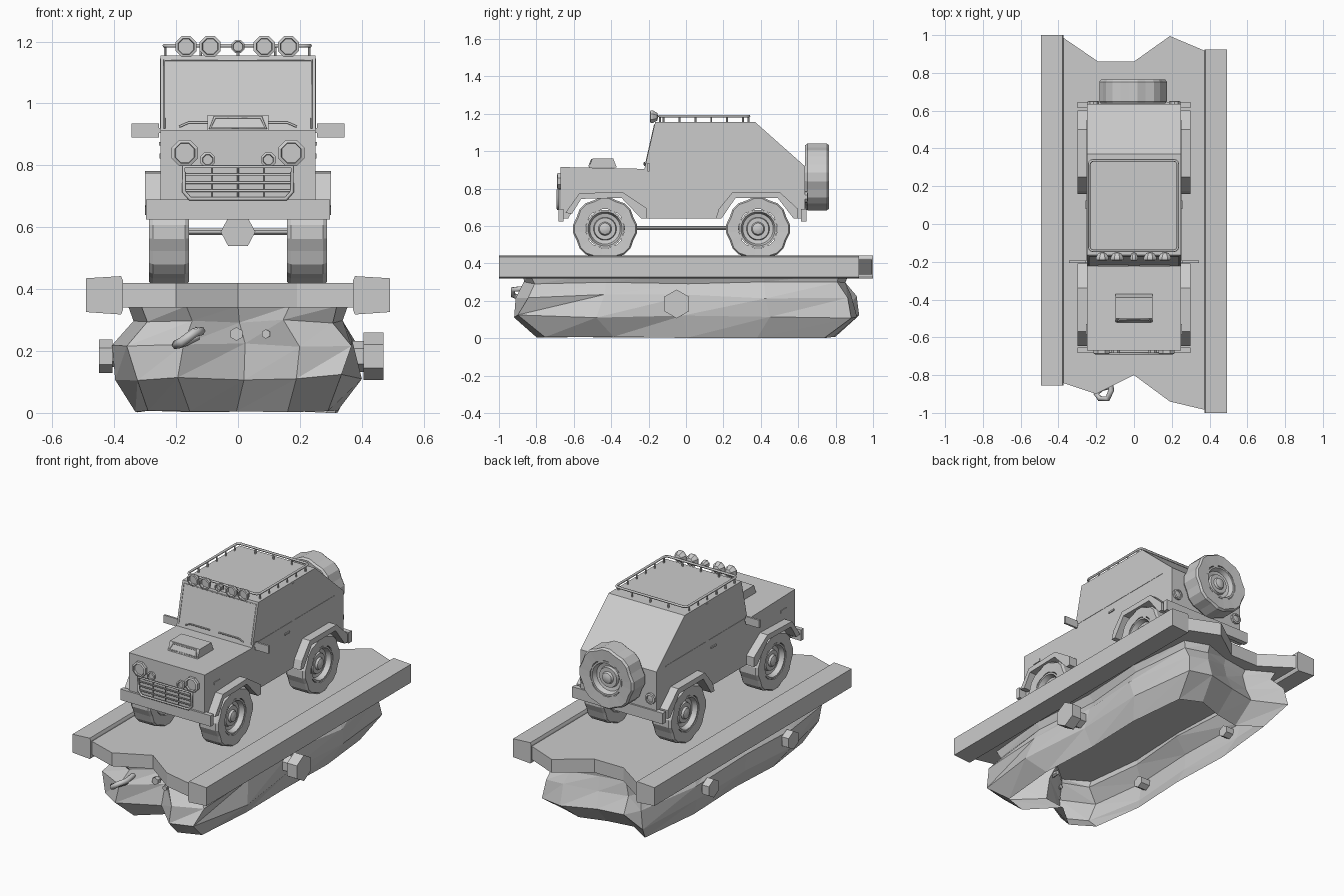
import bpy, bmesh, math, random
from mathutils import Vector

random.seed(11)
if "Cube" in bpy.data.objects:
    bpy.data.objects.remove(bpy.data.objects["Cube"])


def finish(name, bm, fix=True):
    if fix:
        bmesh.ops.recalc_face_normals(bm, faces=bm.faces)
    me = bpy.data.meshes.new(name)
    bm.to_mesh(me)
    bm.free()
    ob = bpy.data.objects.new(name, me)
    bpy.context.collection.objects.link(ob)
    return ob


def prism(name, pts, axis, a, b):
    """Extrude a 2D outline along an axis; x takes (y, z), y takes (x, z), z takes (x, y)."""
    def place(p, h):
        return {"x": (h, *p), "y": (p[0], h, p[1]), "z": (*p, h)}[axis]
    bm = bmesh.new()
    lo = [bm.verts.new(place(p, a)) for p in pts]
    hi = [bm.verts.new(place(p, b)) for p in pts]
    bm.faces.new(lo)
    bm.faces.new(hi)
    for i in range(len(pts)):
        j = (i + 1) % len(pts)
        bm.faces.new((lo[i], lo[j], hi[j], hi[i]))
    return finish(name, bm)


def box(name, x, y, z):
    pts = [(x[0], y[0]), (x[1], y[0]), (x[1], y[1]), (x[0], y[1])]
    return prism(name, pts, "z", *z)


def lathe(name, profile, sides, loc, direction, dip=1):
    """Spin (radius, height) points around a direction; dip scales every third spoke."""
    q = Vector(direction).to_track_quat("Z", "Y")
    bm = bmesh.new()
    rings = []
    for r, h in profile:
        ring = []
        for i in range(1 if r == 0 else sides):
            t = math.tau * (i + 0.5) / sides
            k = r * dip if i % 3 == 1 else r
            ring.append(bm.verts.new(Vector(loc) + q @ Vector((k * math.cos(t), k * math.sin(t), h))))
        rings.append(ring)
    for a, b in zip(rings, rings[1:]):
        for i in range(sides):
            j = (i + 1) % sides
            if len(a) == 1:
                bm.faces.new((a[0], b[i], b[j]))
            elif len(b) == 1:
                bm.faces.new((a[i], a[j], b[0]))
            else:
                bm.faces.new((a[i], a[j], b[j], b[i]))
    return finish(name, bm)


def rod(name, r, length, sides, loc, direction):
    return lathe(name, [(0, 0), (r, 0), (r, length), (0, length)], sides, loc, direction)


def tube(name, pts, r, closed=False):
    cu = bpy.data.curves.new(name, "CURVE")
    cu.dimensions = "3D"
    cu.bevel_depth = r
    cu.bevel_resolution = 1
    cu.use_fill_caps = True
    sp = cu.splines.new("POLY")
    sp.points.add(len(pts) - 1)
    for p, co in zip(sp.points, pts):
        p.co = (*co, 1)
    sp.use_cyclic_u = closed
    ob = bpy.data.objects.new(name, cu)
    bpy.context.collection.objects.link(ob)
    return ob


# Deck with jagged ends, and its two side beams
deck = [(-.38, -.84), (-.2, -.9), (0, -.8), (.19, -.94), (.38, -.985),
        (.38, .915), (.19, .995), (0, .86), (-.19, .86), (-.38, .99)]
prism("deck", deck, "z", .34, .42)
beam = [(.492, .326), (.492, .435), (.378, .442), (.372, .428), (.372, .332), (.378, .318)]
prism("right_beam", [(-x, z) for x, z in beam], "y", -.855, 1)
prism("left_beam", beam, "y", -1, .925)

# Hollow faceted rock skirt, open underneath
outline = [(-.88, -.86), (-.47, -.96), (0, -.8), (.47, -1), (.9, -.96), (1, -.5), (.94, 0), (1, .48),
           (.88, .94), (.47, 1), (0, .93), (-.47, .9), (-.9, 1), (-1, .5), (-.95, 0), (-1, -.45)]
bm = bmesh.new()
rings = []
for z, sx, sy, jitter in [(0, .33, .79, .008), (.105, .39, .93, .02), (.21, .385, .895, .025),
                          (.29, .335, .855, .012), (.345, .355, .87, 0)]:
    rings.append([bm.verts.new((x * sx + random.uniform(-jitter, jitter),
                                y * sy + random.uniform(-jitter, jitter),
                                z + random.uniform(0, jitter))) for x, y in outline])
for a, b in zip(rings, rings[1:]):
    for i in range(len(a)):
        j = (i + 1) % len(a)
        bm.faces.new((a[i], a[j], b[j]))
        bm.faces.new((a[i], b[j], b[i]))
finish("rock", bm, fix=False)


# Bolts in the rock
def bolt(name, loc, direction, r, shank, head):
    s = r * .65
    lathe(name, [(0, 0), (s, 0), (s, shank), (r, shank), (r, shank + head), (0, shank + head)], 6, loc, direction)


bolt("left_bolt", (.33, -.05, .183), (1, 0, 0), .077, .075, .065)
for y in (-.37, .38):
    bolt("right_bolt", (-.34, y, .183), (-1, 0, 0), .054, .065, .045)
bolt("front_bolt", (-.005, -.68, .255), (0, -1, 0), .022, .07, .025)
bolt("front_bolt_small", (.09, -.72, .255), (0, -1, 0), .015, .08, .02)

# Tow hook
tube("tow_hook", [(-.13, -.8, .265), (-.12, -.88, .265), (-.14, -.925, .26), (-.18, -.925, .23),
                  (-.2, -.9, .22), (-.17, -.87, .23), (-.13, -.86, .25)], .015)

# Car body with wheel arches cut into the side profile
body = [(-.67, .64), (-.63, .64), (-.56, .765), (-.34, .765), (-.24, .64), (.18, .64), (.26, .765),
        (.5, .765), (.585, .64), (.635, .64), (.635, .92), (.37, 1.155), (-.165, 1.155),
        (-.222, .905), (-.67, .915)]
prism("body", body, "x", -.25, .25)
box("front_bumper", (-.298, .298), (-.682, -.655), (.625, .69))
box("rear_bumper", (-.298, .298), (.615, .645), (.625, .69))

# Wheel arch flares, side trim, mirrors, lamps per side
front_flare = [(-.645, .67), (-.57, .775), (-.34, .782), (-.21, .695), (-.21, .64),
               (-.24, .64), (-.345, .75), (-.56, .745), (-.61, .665)]
rear_flare = [(.16, .64), (.175, .69), (.25, .782), (.5, .782), (.6, .69), (.6, .64),
              (.575, .64), (.49, .75), (.265, .75), (.19, .64)]


def span(s, a, b):
    return sorted((s * a, s * b))


for s, side in ((1, "left"), (-1, "right")):
    prism(side + "_front_flare", front_flare, "x", *span(s, .22, .3))
    prism(side + "_rear_flare", rear_flare, "x", *span(s, .22, .3))
    box(side + "_mirror", span(s, .255, .345), (-.206, -.194), (.89, .936))
    box(side + "_mirror_arm", span(s, .245, .27), (-.206, -.194), (.905, .92))
    box(side + "_waist_trim", span(s, .248, .252), (-.2, .55), (.918, .923))
    box(side + "_pillar", span(s, .248, .252), (.15, .175), (.92, 1.145))
    box(side + "_marker", span(s, .248, .254), (-.585, -.53), (.823, .839))
    box(side + "_door_handle", span(s, .248, .256), (.08, .125), (.865, .875))
    tube(side + "_windscreen_frame", [(s * .238, -.219, .92), (s * .238, -.169, 1.14), (0, -.169, 1.14)], .003)
    tube(side + "_wiper", [(s * .19, -.222, .925), (s * .16, -.222, .938), (s * .03, -.222, .938)], .004)
    lathe(side + "_headlight", [(0, 0), (.046, 0), (.046, .018), (.035, .022), (.033, .01), (0, .01)],
          8, (s * .172, -.668, .84), (0, -1, 0))
    lathe(side + "_fog_light", [(0, 0), (.026, 0), (.026, .014), (.018, .016), (.016, .008), (0, .008)],
          8, (s * .098, -.668, .818), (0, -1, 0))
    lathe(side + "_tail_light", [(0, 0), (.032, 0), (.032, .016), (.022, .018), (.02, .01), (0, .012)],
          10, (s * .215, .633, .755), (0, 1, 0))

# Grille
frame = [(-.175, .795), (.175, .795), (.175, .715), (.155, .692), (-.155, .692), (-.175, .715)]
tube("grille_frame", [(x, -.685, z) for x, z in frame], .007, True)
for z in (.718, .744, .77):
    tube("grille_bar", [(-.172, -.682, z), (.172, -.682, z)], .004)
for x in (-.085, 0, .085):
    tube("grille_upright", [(x, -.68, .692), (x, -.68, .795)], .003)

# Hood scoop with a framed mouth
prism("scoop", [(-.52, .912), (-.5, .962), (-.39, .962), (-.37, .912)], "x", -.098, .098)
mouth = [(-.09, .92), (.09, .92), (.075, .955), (-.075, .955)]
tube("scoop_mouth", [(x, -.518 + (z - .92) * .4, z) for x, z in mouth], .005, True)

# Roof rack with rounded corners and posts
rail = []
for cx, cy, start in ((.21, .315, 0), (-.215, .315, 90), (-.215, -.12, 180), (.21, -.12, 270)):
    for k in range(4):
        t = math.radians(start + 30 * k)
        rail.append((cx + .022 * math.cos(t), cy + .022 * math.sin(t), 1.187))
tube("roof_rail", rail, .007, True)
for i in range(6):
    for x in (-.235, .23):
        rod("rack_post", .005, .036, 6, (x, -.12 + .085 * i, 1.15), (0, 0, 1))
for x in (-.12, 0, .12):
    for y in (-.14, .335):
        rod("rack_post", .005, .036, 6, (x, y, 1.15), (0, 0, 1))

# Roof lamps
for x, r in ((-.168, .037), (-.09, .037), (0, .023), (.085, .037), (.163, .037)):
    lathe("roof_lamp", [(0, 0), (r * .6, .006), (r, .03), (r, .042), (r * .75, .044), (r * .7, .03), (0, .03)],
          8, (x, -.148, 1.184), (0, -1, 0))


# Wheels: lobed tyre, recessed rim, hub
def wheel(name, loc, direction, r):
    lathe(name + "_tyre", [(.106, -.06), (r * .95, -.064), (r, -.052), (r, .052), (r * .95, .064),
                           (.106, .06), (.106, -.06)], 24, loc, direction, dip=.95)
    rim = lathe(name + "_rim", [(0, -.055), (.102, -.055), (.102, .058), (.092, .058), (.082, .03), (.062, .025),
                                (.058, .04), (.036, .04), (.03, .052), (.015, .058), (0, .059)],
                20, loc, direction)
    bpy.ops.object.select_all(action="DESELECT")
    rim.select_set(True)
    bpy.context.view_layer.objects.active = rim
    bpy.ops.object.shade_smooth_by_angle(angle=math.radians(30))


differential = [(-.056, .585), (-.032, .54), (.032, .54), (.056, .585), (.032, .63), (-.032, .63)]
for y, end in ((-.433, "front"), (.385, "rear")):
    for s, side in ((1, "left"), (-1, "right")):
        wheel(side + "_" + end + "_wheel", (s * .223, y, .585), (s, 0, 0), .172)
    rod(end + "_axle", .011, .36, 8, (-.18, y, .585), (1, 0, 0))
    prism(end + "_differential", differential, "y", y - .05, y + .05)
wheel("spare_wheel", (-.005, .701, .862), (0, 1, 0), .18)
rod("drive_shaft", .012, .82, 8, (0, -.433, .59), (0, 1, 0))
